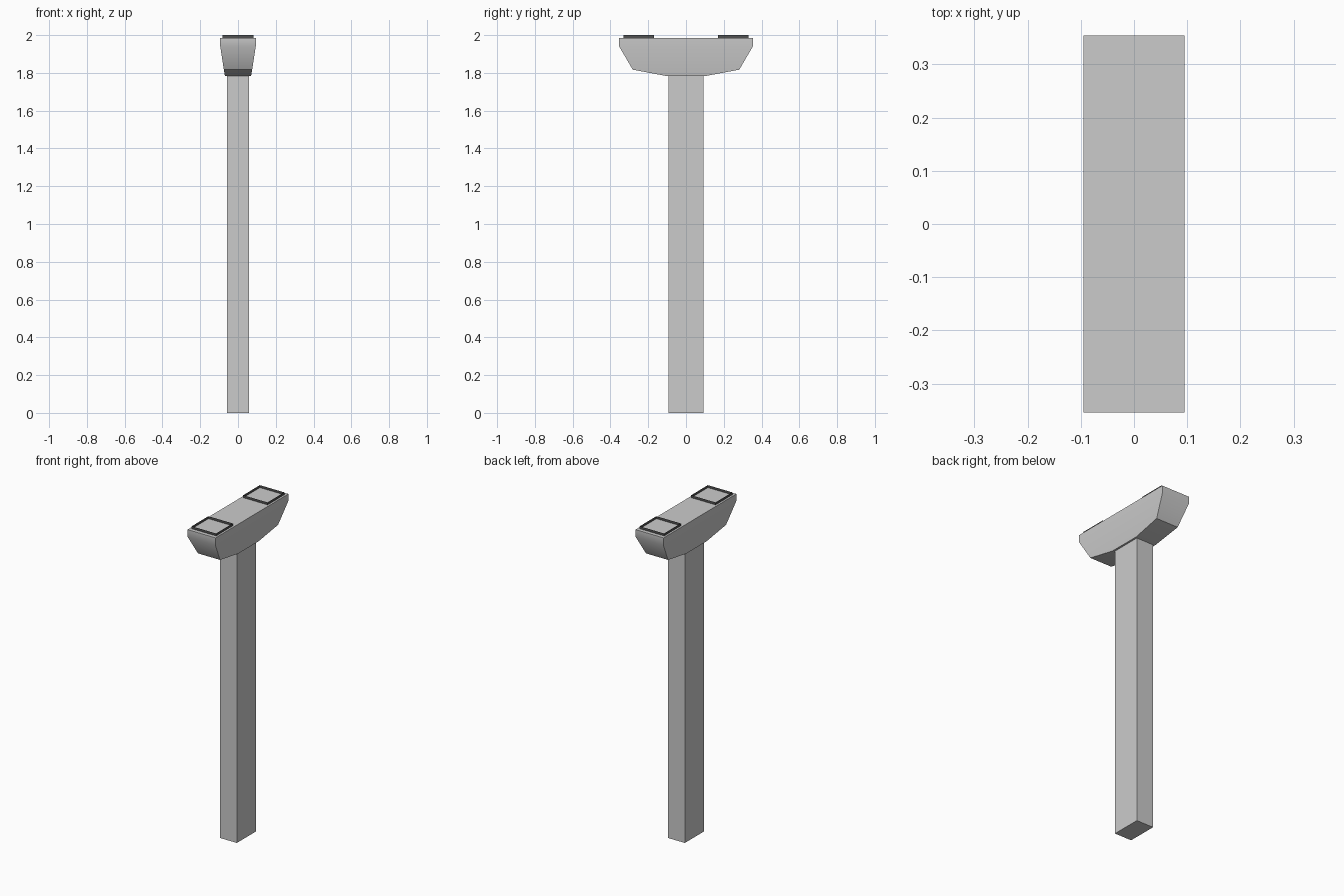
import bpy, bmesh, math

cube = bpy.data.objects.get("Cube")
if cube:
    bpy.data.objects.remove(cube, do_unlink=True)


def material(name, value):
    m = bpy.data.materials.new(name)
    m.use_nodes = True
    colour = (value, value, value, 1)
    m.diffuse_color = colour
    m.node_tree.nodes["Principled BSDF"].inputs["Base Color"].default_value = colour
    return m


concrete = material("concrete grey", 0.6)
rubber = material("dark grey", 0.08)


def finish(name, bm, mat):
    mesh = bpy.data.meshes.new(name)
    bm.to_mesh(mesh)
    bm.free()
    obj = bpy.data.objects.new(name, mesh)
    bpy.context.collection.objects.link(obj)
    mesh.materials.append(mat)
    return obj


def box(name, size, centre, mat, open_ends=False):
    bm = bmesh.new()
    bmesh.ops.create_cube(bm, size=1)
    bmesh.ops.scale(bm, vec=size, verts=bm.verts)
    bmesh.ops.translate(bm, vec=centre, verts=bm.verts)
    if open_ends:
        bm.normal_update()
        ends = [f for f in bm.faces if abs(f.normal.z) > 0.9]
        bmesh.ops.delete(bm, geom=ends, context="FACES_ONLY")
    return finish(name, bm, mat)


# Column shaft
box("column", (0.115, 0.186, 1.785), (0, 0, 0.8925), concrete)

# Hammerhead cap: rows of half length, height and half width, top to bottom
rows = [(0.354, 1.985, 0.095), (0.354, 1.94, 0.094),
        (0.282, 1.817, 0.075), (0.1, 1.783, 0.069)]
bm = bmesh.new()
rings = [[bm.verts.new((sx * w, sy * l, z))
          for sx, sy in ((-1, -1), (1, -1), (1, 1), (-1, 1))]
         for l, z, w in rows]
for upper, lower in zip(rings, rings[1:]):
    for i in range(4):
        j = (i + 1) % 4
        bm.faces.new((upper[i], upper[j], lower[j], lower[i]))
bm.faces.new(rings[0])
bm.faces.new(rings[-1])
bmesh.ops.recalc_face_normals(bm, faces=bm.faces)
cap = finish("cap", bm, concrete)
bpy.ops.object.select_all(action="DESELECT")
cap.select_set(True)
bpy.context.view_layer.objects.active = cap
bpy.ops.object.shade_smooth_by_angle(angle=math.radians(38))

# Thin open bearing frames on the cap
for name, side in (("front_bearing_frame", -1), ("back_bearing_frame", 1)):
    box(name, (0.166, 0.162, 0.015), (0, side * 0.25, 1.9925), rubber, True)
